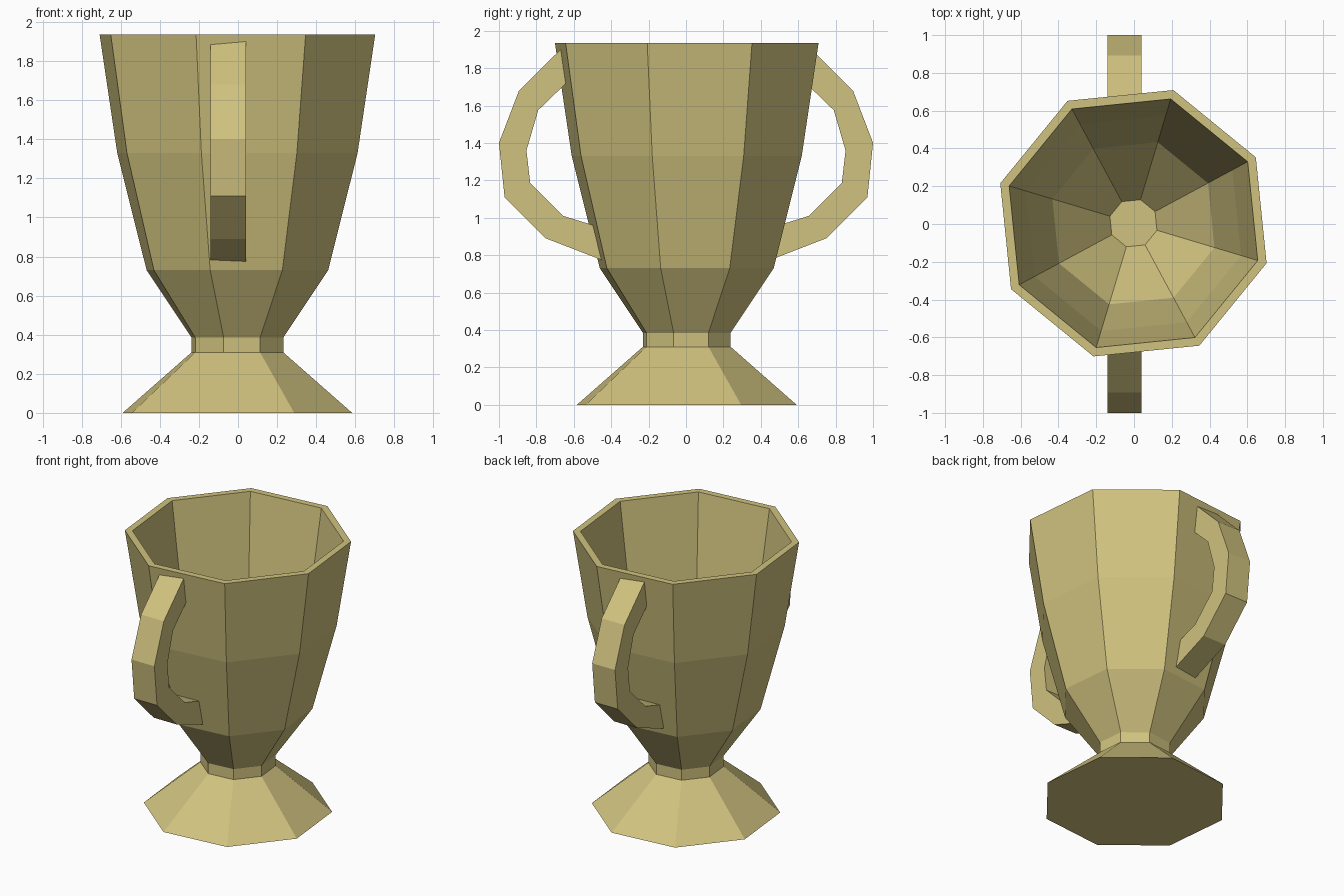
import bpy, bmesh, math

if "Cube" in bpy.data.objects:
    bpy.data.objects.remove(bpy.data.objects["Cube"], do_unlink=True)

SIDES = 8
TURN = math.radians(-16.7)

gold = bpy.data.materials.new("pale_gold")
gold.use_nodes = True
gold.diffuse_color = (0.63, 0.54, 0.21, 1)
gold.node_tree.nodes["Principled BSDF"].inputs["Base Color"].default_value = gold.diffuse_color


def finish(name, bm):
    bmesh.ops.recalc_face_normals(bm, faces=bm.faces)
    mesh = bpy.data.meshes.new(name)
    bm.to_mesh(mesh)
    bm.free()
    mesh.materials.append(gold)
    obj = bpy.data.objects.new(name, mesh)
    bpy.context.collection.objects.link(obj)
    return obj


def lathe(name, profile):
    """Turn (radius, height) points into a faceted solid, capped at both ends."""
    bm = bmesh.new()
    rings = []
    for r, z in profile:
        angles = [TURN + math.tau * i / SIDES for i in range(SIDES)]
        rings.append([bm.verts.new((r * math.cos(a), r * math.sin(a), z)) for a in angles])
    for low, high in zip(rings, rings[1:]):
        for i in range(SIDES):
            j = (i + 1) % SIDES
            bm.faces.new((low[i], low[j], high[j], high[i]))
    bm.faces.new(rings[0])
    bm.faces.new(rings[-1])
    return finish(name, bm)


def handle(name, side):
    """Bent bar with a rectangular section, its ends sunk into the cup wall."""
    outer = [(.665, 1.905), (.893, 1.68), (1.0, 1.40), (.97, 1.11), (.75, .89), (.44, .77)]
    inner = [(.63, 1.73), (.79, 1.575), (.853, 1.36), (.833, 1.185), (.657, 1.01), (.48, .955)]
    bm = bmesh.new()
    sections = []
    for (yo, zo), (yi, zi) in zip(outer, inner):
        corners = [(-.14, yo, zo), (.04, yo, zo), (.04, yi, zi), (-.14, yi, zi)]
        sections.append([bm.verts.new((x, side * y, z)) for x, y, z in corners])
    for a, b in zip(sections, sections[1:]):
        for i in range(4):
            j = (i + 1) % 4
            bm.faces.new((a[i], a[j], b[j], b[i]))
    bm.faces.new(sections[0])
    bm.faces.new(sections[-1])
    return finish(name, bm)


# Foot, neck, bowl, rim and hollow inside in one turned profile
cup = lathe("cup", [
    (.613, 0), (.245, .31), (.245, .385), (.485, .73), (.642, 1.33), (.736, 1.935),
    (.687, 1.935), (.595, 1.335), (.448, .75), (.13, .37)])
cup.location = (-.003, .004, 0)

# Matching handles at front and back
handle("front_handle", -1)
handle("back_handle", 1)
